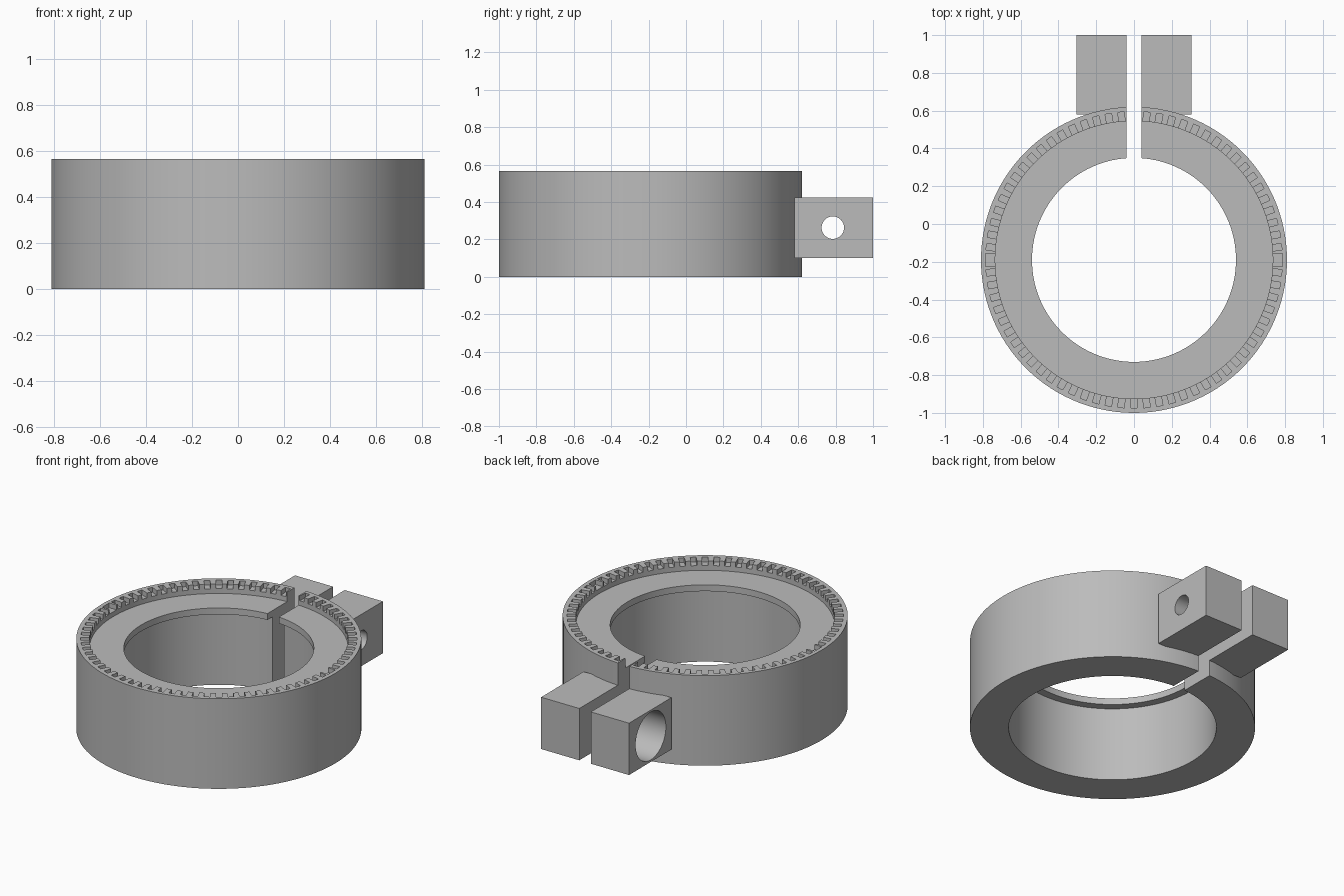
import bpy, bmesh, math
from mathutils import Matrix, Vector

cube = bpy.data.objects.get("Cube")
if cube:
    bpy.data.objects.remove(cube, do_unlink=True)

grey = bpy.data.materials.new("plain_grey")
grey.use_nodes = True
COLOUR = (0.5, 0.5, 0.5, 1)
grey.diffuse_color = COLOUR
grey.node_tree.nodes["Principled BSDF"].inputs["Base Color"].default_value = COLOUR

RING_Y, TOP, GAP = -0.19, 0.565, 0.04


def make_object(name, bm):
    bmesh.ops.recalc_face_normals(bm, faces=bm.faces[:])
    mesh = bpy.data.meshes.new(name)
    bm.to_mesh(mesh)
    bm.free()
    mesh.materials.append(grey)
    obj = bpy.data.objects.new(name, mesh)
    bpy.context.collection.objects.link(obj)
    return obj


def add_box(bm, low, high, turn=Matrix()):
    low, high = Vector(low), Vector(high)
    place = Matrix.Translation((low + high) / 2) @ Matrix.Diagonal((*(high - low), 1))
    bmesh.ops.create_cube(bm, size=1, matrix=turn @ place)


def box(name, low, high):
    bm = bmesh.new()
    add_box(bm, low, high)
    return make_object(name, bm)


def rod(name, radius, x0, x1, y, z):
    bm = bmesh.new()
    turn = Matrix.Translation(((x0 + x1) / 2, y, z)) @ Matrix.Rotation(math.pi / 2, 4, 'Y')
    bmesh.ops.create_cone(bm, cap_ends=True, segments=48, radius1=radius,
                          radius2=radius, depth=abs(x1 - x0), matrix=turn)
    return make_object(name, bm)


def cut(obj, cutter):
    cutter.hide_render = True
    mod = obj.modifiers.new("cut", 'BOOLEAN')
    mod.operation, mod.solver, mod.object = 'DIFFERENCE', 'EXACT', cutter
    bpy.context.view_layer.objects.active = obj
    bpy.ops.object.modifier_apply(modifier=mod.name)
    bpy.data.objects.remove(cutter, do_unlink=True)


def smooth(obj):
    bpy.ops.object.select_all(action='DESELECT')
    obj.select_set(True)
    bpy.context.view_layer.objects.active = obj
    bpy.ops.object.shade_smooth_by_angle(angle=math.radians(30))


# Ring body: revolved section with a top recess and an inner lip
section = [(0.59, 0), (0.81, 0), (0.81, TOP), (0.735, TOP),
           (0.735, 0.505), (0.54, 0.505), (0.54, 0.465), (0.59, 0.465)]
STEPS = 120
bm = bmesh.new()
loops = []
for i in range(STEPS):
    a = math.tau * i / STEPS
    loops.append([bm.verts.new((r * math.cos(a), RING_Y + r * math.sin(a), z))
                  for r, z in section])
for i, loop in enumerate(loops):
    after = loops[(i + 1) % STEPS]
    for j in range(len(section)):
        k = (j + 1) % len(section)
        bm.faces.new((loop[j], after[j], after[k], loop[k]))
ring = make_object("clamp_ring", bm)

# Rim notches, with one wide notch on each side
NOTCHES = 72
bm = bmesh.new()
for i in range(NOTCHES):
    half = 0.035 if i % (NOTCHES // 2) == 0 else 0.017
    turn = Matrix.Translation((0, RING_Y, 0)) @ Matrix.Rotation(math.tau * i / NOTCHES, 4, 'Z')
    add_box(bm, (0.71, -half, TOP - 0.03), (0.785, half, TOP + 0.05), turn)
cut(ring, make_object("notch_cutter", bm))

# Slit through the back of the ring
cut(ring, box("slit_cutter", (-GAP, 0, -0.1), (GAP, 0.8, 0.8)))
smooth(ring)

# Clamp lugs with a bolt hole; the right lug has a wide counterbore
BOLT_Y, BOLT_Z = 0.785, 0.263
for side, name in ((1, "left_lug"), (-1, "right_lug")):
    x0, x1 = sorted((side * GAP, side * 0.305))
    lug = box(name, (x0, 0.58, 0.1), (x1, 1, 0.425))
    cut(lug, rod("bolt_cutter", 0.06, -0.5, 0.5, BOLT_Y, BOLT_Z))
    if side < 0:
        cut(lug, rod("counterbore_cutter", 0.15, -0.5, -0.1, BOLT_Y, BOLT_Z))
    smooth(lug)
